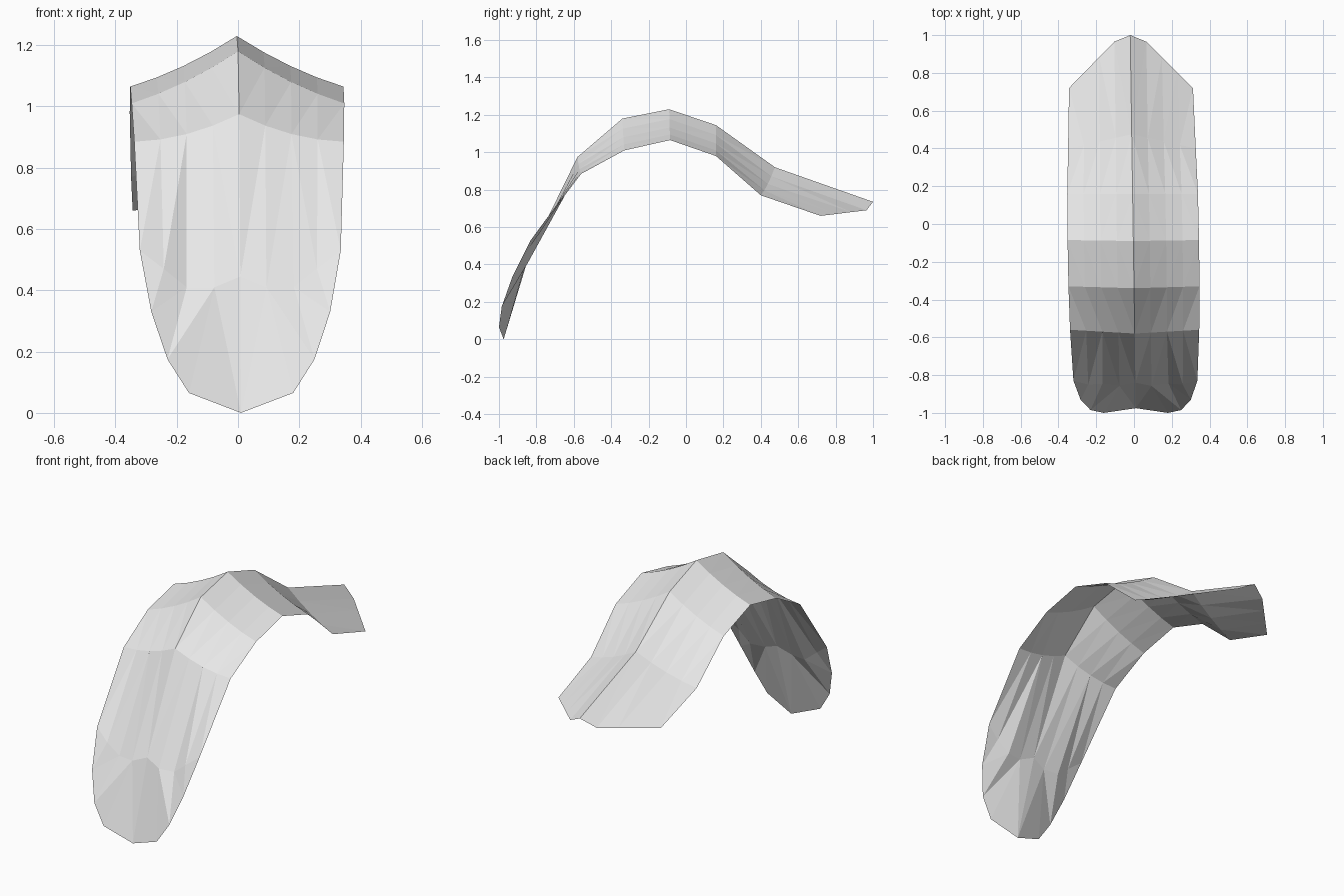
import bpy
import bmesh
from mathutils import Vector

if "Cube" in bpy.data.objects:
    bpy.data.objects.remove(bpy.data.objects["Cube"], do_unlink=True)

STEPS = 4  # columns from the midrib to each edge

grey = bpy.data.materials.new("pale grey")
grey.use_nodes = True
grey.diffuse_color = (0.8, 0.8, 0.8, 1)
grey.node_tree.nodes["Principled BSDF"].inputs["Base Color"].default_value = (0.8, 0.8, 0.8, 1)


def rib(ridge_y, ridge_z, half, edge_y, edge_z, sag):
    """Half cross-section from the midrib out to the edge, sagging a little."""
    ridge, edge = Vector((0, ridge_y, ridge_z)), Vector((half, edge_y, edge_z))
    points = []
    for i in range(STEPS + 1):
        f = i / STEPS
        p = ridge.lerp(edge, f)
        p.z -= 4 * f * (1 - f) * sag
        points.append(p)
    return points


# Rounded drooping end, then the pleated row above it
front_tip = [(0, -0.975, 0), (0.17, -1, 0.065), (0.24, -0.985, 0.175),
             (0.292, -0.93, 0.33), (0.328, -0.83, 0.53)]
pleats = [(0, -0.84, 0.445), (0.085, -0.857, 0.41), (0.175, -0.845, 0.41),
          (0.25, -0.85, 0.47), (0.328, -0.83, 0.53)]

# Arched middle of the leaf
ribs = [rib(-0.58, 0.975, 0.342, -0.56, 0.885, 0.02),
        rib(-0.34, 1.18, 0.347, -0.33, 1.01, 0.015),
        rib(-0.09, 1.23, 0.348, -0.085, 1.065, 0.015),
        rib(0.16, 1.145, 0.346, 0.16, 0.98, 0.015),
        rib(0.475, 0.92, 0.338, 0.4, 0.77, 0.015)]

# Pointed rear end: straight slanting sides up to a small tip
corner, shoulder = Vector((0.328, 0.72, 0.66)), Vector((0.085, 0.965, 0.69))
rear_tip = [Vector((0, 1, 0.735))] + [shoulder.lerp(corner, i / (STEPS - 1)) for i in range(STEPS)]

rows = [front_tip, pleats] + ribs + [rear_tip]

# Leaf sheet: mirror each row, then skin neighbouring rows
bm = bmesh.new()
grid = []
for row in rows:
    full = [(-x, y, z) for x, y, z in reversed(row[1:])] + [tuple(p) for p in row]
    grid.append([bm.verts.new((x - 0.005 - 0.015 * y, y, z)) for x, y, z in full])
for low, high in zip(grid, grid[1:]):
    for i in range(len(low) - 1):
        bm.faces.new((low[i], low[i + 1], high[i + 1], high[i]))
bmesh.ops.remove_doubles(bm, verts=bm.verts[:], dist=0.001)
bmesh.ops.triangulate(bm, faces=bm.faces[:], quad_method='SHORT_EDGE')
bm.normal_update()

mesh = bpy.data.meshes.new("leaf")
bm.to_mesh(mesh)
bm.free()
mesh.materials.append(grey)
leaf = bpy.data.objects.new("leaf", mesh)
bpy.context.scene.collection.objects.link(leaf)
